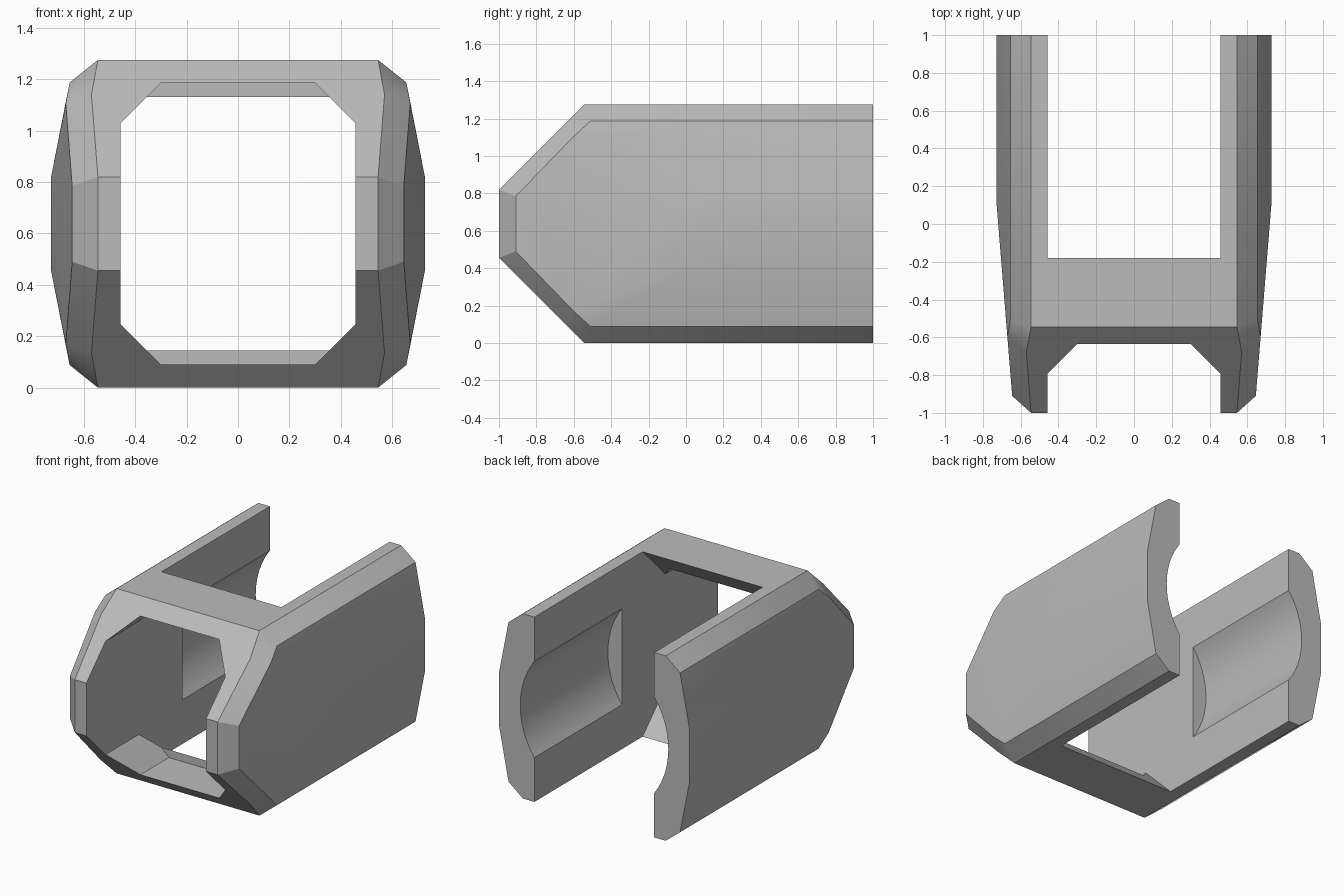
import bpy, bmesh, math
from mathutils import Matrix, Vector

if "Cube" in bpy.data.objects:
    bpy.data.objects.remove(bpy.data.objects["Cube"])

MID = 0.6375  # height of the horizontal mirror plane


def make_object(name, bm):
    bmesh.ops.recalc_face_normals(bm, faces=bm.faces)
    mesh = bpy.data.meshes.new(name)
    bm.to_mesh(mesh)
    bm.free()
    obj = bpy.data.objects.new(name, mesh)
    bpy.context.collection.objects.link(obj)
    return obj


def symmetric_hull(name, points):
    """Convex solid from points mirrored left-right and top-bottom."""
    bm = bmesh.new()
    for x, y, z in points:
        for sx in (1, -1):
            for zz in (z, 2 * MID - z):
                bm.verts.new((sx * x, y, zz))
    bmesh.ops.convex_hull(bm, input=bm.verts)
    bmesh.ops.dissolve_limit(bm, angle_limit=math.radians(0.8),
                             verts=bm.verts, edges=bm.edges)
    return make_object(name, bm)


def cut(target, cutter):
    cutter.hide_render = True
    mod = target.modifiers.new("cut", 'BOOLEAN')
    mod.operation = 'DIFFERENCE'
    mod.solver = 'EXACT'
    mod.object = cutter
    bpy.context.view_layer.objects.active = target
    bpy.ops.object.modifier_apply(modifier=mod.name)
    bpy.data.objects.remove(cutter)


# Bulging, bevelled outer shell
shell = symmetric_hull("bracket_shell", [
    (0.545, 1, 1.275), (0.655, 1, 1.187), (0.727, 1, 0.82),
    (0.727, 0.1, 0.82),
    (0.545, -0.545, 1.275), (0.57, -0.68, 1.14), (0.545, -1, 0.82),
    (0.655, -0.51, 1.187), (0.67, -0.6, 1.105), (0.645, -0.91, 0.785),
])

# Rear slot between the side walls, with sloped front ends
cut(shell, symmetric_hull("slot_cutter", [
    (0.457, 1.1, 1.4), (0.457, -0.055, 1.4), (0.457, -0.6, 0.855)]))

# Octagonal front opening
cut(shell, symmetric_hull("opening_cutter", [
    (x, y, z) for y in (-1.1, -0.325)
    for x, z in ((0.3, 1.185), (0.457, 1.028))]))

# Round scoop in both inner walls
bm = bmesh.new()
bmesh.ops.create_cone(bm, cap_ends=True, segments=96, radius1=0.565,
                      radius2=0.565, depth=1.055,
                      matrix=Matrix.Translation((0, 0.5725, MID))
                      @ Matrix.Rotation(math.pi / 2, 4, 'X'))
cut(shell, make_object("scoop_cutter", bm))

# Plain grey finish
grey = bpy.data.materials.new("plain_grey")
grey.use_nodes = True
colour = (0.5, 0.5, 0.5, 1)
grey.diffuse_color = colour
grey.node_tree.nodes["Principled BSDF"].inputs["Base Color"].default_value = colour
shell.data.materials.clear()
shell.data.materials.append(grey)

bpy.ops.object.select_all(action='DESELECT')
shell.select_set(True)
bpy.context.view_layer.objects.active = shell
bpy.ops.object.shade_smooth_by_angle(angle=math.radians(30))
